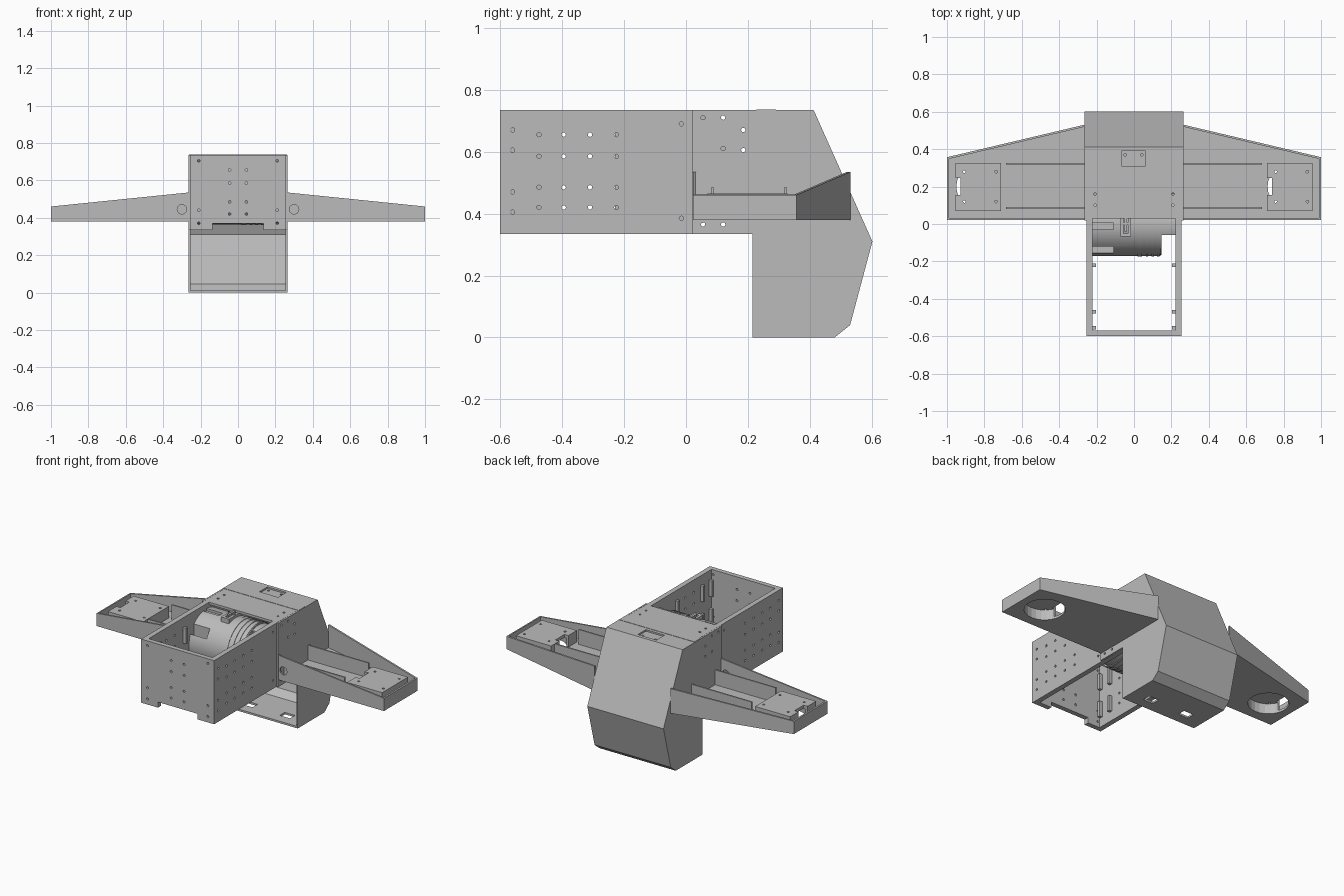
import bpy, bmesh
from math import cos, sin, pi
from mathutils import Vector

if "Cube" in bpy.data.objects:
    bpy.data.objects.remove(bpy.data.objects["Cube"])

grey = bpy.data.materials.new("plain_grey")
grey.use_nodes = True
grey.diffuse_color = (0.5, 0.5, 0.5, 1)
grey.node_tree.nodes["Principled BSDF"].inputs["Base Color"].default_value = (0.5, 0.5, 0.5, 1)


def loft_into(bm, a, b):
    """Closed solid between two matching loops of points."""
    va = [bm.verts.new(p) for p in a]
    vb = [bm.verts.new(p) for p in b]
    n = len(va)
    faces = [bm.faces.new(va), bm.faces.new(vb)]
    for i in range(n):
        j = (i + 1) % n
        faces.append(bm.faces.new((va[i], va[j], vb[j], vb[i])))
    bmesh.ops.recalc_face_normals(bm, faces=faces)


def solids(name, pairs):
    """One object from several lofted solids."""
    bm = bmesh.new()
    for a, b in pairs:
        loft_into(bm, a, b)
    me = bpy.data.meshes.new(name)
    bm.to_mesh(me)
    bm.free()
    me.materials.append(grey)
    ob = bpy.data.objects.new(name, me)
    bpy.context.collection.objects.link(ob)
    return ob


def box(x0, x1, y0, y1, z0, z1):
    ring = [(x0, y0), (x1, y0), (x1, y1), (x0, y1)]
    return [(x, y, z0) for x, y in ring], [(x, y, z1) for x, y in ring]


def side_prism(profile, x0, x1):
    """Profile of (y, z) points swept along x."""
    return [(x0, y, z) for y, z in profile], [(x1, y, z) for y, z in profile]


def rod(axis, centre, r, length, n=12):
    """Cylinder along an axis, given by its middle."""
    c, k = Vector(centre), "xyz".index(axis)
    loops = []
    for half in (-length / 2, length / 2):
        loop = []
        for i in range(n):
            p = c.copy()
            p[k] += half
            p[(k + 1) % 3] += r * cos(2 * pi * i / n)
            p[(k + 2) % 3] += r * sin(2 * pi * i / n)
            loop.append(p)
        loops.append(loop)
    return loops


def cut(ob, pairs):
    """Subtract each solid from the object."""
    cutter = solids("cutter", pairs)
    cutter.hide_render = True
    mod = ob.modifiers.new("cut", "BOOLEAN")
    mod.operation, mod.solver, mod.object = "DIFFERENCE", "EXACT", cutter
    deps = bpy.context.evaluated_depsgraph_get()
    me = bpy.data.meshes.new_from_object(ob.evaluated_get(deps))
    ob.modifiers.clear()
    ob.data = me
    bpy.data.objects.remove(cutter)


def smooth(ob):
    bpy.ops.object.select_all(action="DESELECT")
    ob.select_set(True)
    bpy.context.view_layer.objects.active = ob
    bpy.ops.object.shade_smooth_by_angle()


BASE, TOP = 0.335, 0.735

# Screw holes shared by the side walls
side_holes = [(-0.56, z) for z in (0.67, 0.605, 0.47, 0.405)]
side_holes += [(y, z) for y in (-0.475, -0.395, -0.31, -0.225)
               for z in (0.655, 0.585, 0.485, 0.42)]
side_holes += [(-0.015, 0.69), (-0.015, 0.385), (0.12, 0.61), (0.185, 0.67), (0.185, 0.605)]
side_holes += [(y, z) for y in (0.055, 0.12) for z in (0.71, 0.365)]
side_rods = [rod("x", (0, y, z), 0.007, 0.7) for y, z in side_holes]

# Front box, open above and below
front_box = solids("front_box", [box(-0.254, 0.254, -0.6, 0.23, BASE, TOP)])
cut(front_box, [box(-0.222, 0.222, -0.57, 0.4, 0.2, 0.9)])
front_rods = [rod("y", (s * x, -0.58, z), 0.007, 0.12) for s in (-1, 1)
              for x, zs in ((0.045, (0.655, 0.585, 0.485, 0.42)), (0.21, (0.705, 0.44, 0.37)))
              for z in zs]
cut(front_box, side_rods)
cut(front_box, front_rods)
cut(front_box, [box(-0.137, 0.137, -0.7, -0.55, 0.3, 0.37)])

# Tabs on the inside of the box walls
solids("wall_tabs", [box(min(s * 0.202, s * 0.224), max(s * 0.202, s * 0.224),
                         y - 0.009, y + 0.009, z, z + 0.1)
                     for s in (-1, 1) for y in (-0.22, -0.47, -0.555) for z in (0.395, 0.575)])

# Rear shell with a deep tail
outer = [(0.02, TOP), (0.412, TOP), (0.602, 0.31), (0.53, 0.04), (0.48, 0),
         (0.215, 0), (0.215, BASE), (0.02, BASE)]
inner = [(0, 0.8), (0.23, 0.8), (0.23, 0.72), (0.402, 0.72), (0.588, 0.31), (0.52, 0.047),
         (0.475, 0.012), (0.1, 0.012), (0.1, 0.2), (0, 0.2)]
shell = solids("rear_shell", [side_prism(outer, -0.265, 0.265)])
cut(shell, [side_prism(inner, -0.255, 0.255)])
cut(shell, side_rods)
cut(shell, [box(s * 0.13 - 0.035, s * 0.13 + 0.035, 0.28, 0.33, -0.1, 0.1) for s in (-1, 1)])
cut(shell, [box(-0.068, 0.062, 0.31, 0.39, 0.725, 0.8)])
cut(shell, [rod("z", (x, 0.37, TOP), 0.007, 0.08) for x in (-0.048, 0.042)])

# Deck plate over the rear of the box
deck = solids("deck_plate", [box(-0.222, 0.222, 0.03, 0.232, 0.72, TOP)])
cut(deck, [rod("z", (s * 0.208, y, TOP), 0.007, 0.1) for s in (-1, 1) for y in (0.1, 0.16)])
solids("deck_seam", [box(-0.262, 0.262, 0.228, 0.29, TOP - 0.002, TOP + 0.002)])

# Drum lying across the box
AY, AZ = 0.0, 0.535
drum = solids("drum", [rod("x", (-0.04, AY, AZ), 0.17, 0.365, 64)])
cut(drum, [box(-0.23, -0.11, y, y + 0.035, z, 0.8) for y, z in ((-0.03, 0.69), (-0.155, 0.58))])
smooth(drum)
smooth(solids("drum_rings", [rod("x", (x, AY, AZ), 0.173, w, 64)
                             for x, w in ((0.03, 0.025), (0.07, 0.012), (0.1, 0.012), (0.13, 0.012))]))
end = solids("drum_end", [rod("x", (0.18, AY, AZ), 0.165, 0.085, 64)])
cut(end, [box(0.146, 0.3, -0.3, -0.06, 0.2, 0.9)])
smooth(end)

# Latch on top of the drum
latch = solids("drum_latch", [box(-0.072, -0.015, -0.068, 0.06, 0.66, 0.72)])
cut(latch, [box(-0.055, -0.032, -0.05, 0.04, 0.69, 0.8)])
solids("latch_lever", [box(-0.05, -0.037, -0.04, 0.03, 0.67, 0.73),
                       box(-0.065, -0.022, -0.005, 0.008, 0.69, 0.725)])

for s, side in ((1, "left"), (-1, "right")):
    # Tapered wing tray
    plan = [(0.264, 0.022, 0.535), (1.0, 0.022, 0.46), (1.0, 0.357, 0.46), (0.264, 0.531, 0.535)]
    wing = solids(side + "_wing", [([(s * x, y, 0.38) for x, y, z in plan],
                                    [(s * x, y, z) for x, y, z in plan])])
    hollow = [(0.25, 0.032), (0.99, 0.032), (0.99, 0.348), (0.25, 0.523)]
    cut(wing, [([(s * x, y, 0.392) for x, y in hollow], [(s * x, y, 0.7) for x, y in hollow])])
    cut(wing, [rod("y", (s * 0.3, 0.02, 0.445), 0.025, 0.06, 24)])
    cx = s * 0.832
    cut(wing, [rod("z", (cx, 0.2, 0.38), 0.118, 0.1, 24)])

    # Long rails inside the wing
    xs = sorted((s * 0.264, s * 0.685))
    solids(side + "_wing_rails", [box(*xs, y, y + 0.009, 0.391, 0.485) for y in (0.081, 0.317)])

    # Motor mount near the tip, hollow below
    pad = solids(side + "_mount", [box(cx - 0.122, cx + 0.122, 0.07, 0.327, 0.391, 0.465)])
    cut(pad, [rod("z", (cx, 0.2, 0.39), 0.118, 0.11, 24)])
    cut(pad, [box(cx - 0.13, cx - 0.095, 0.155, 0.245, 0.395, 0.6)])
    cut(pad, [rod("z", (cx + dx, y, 0.45), 0.007, 0.08)
              for dx in (-0.075, 0.095) for y in (0.12, 0.28)])
